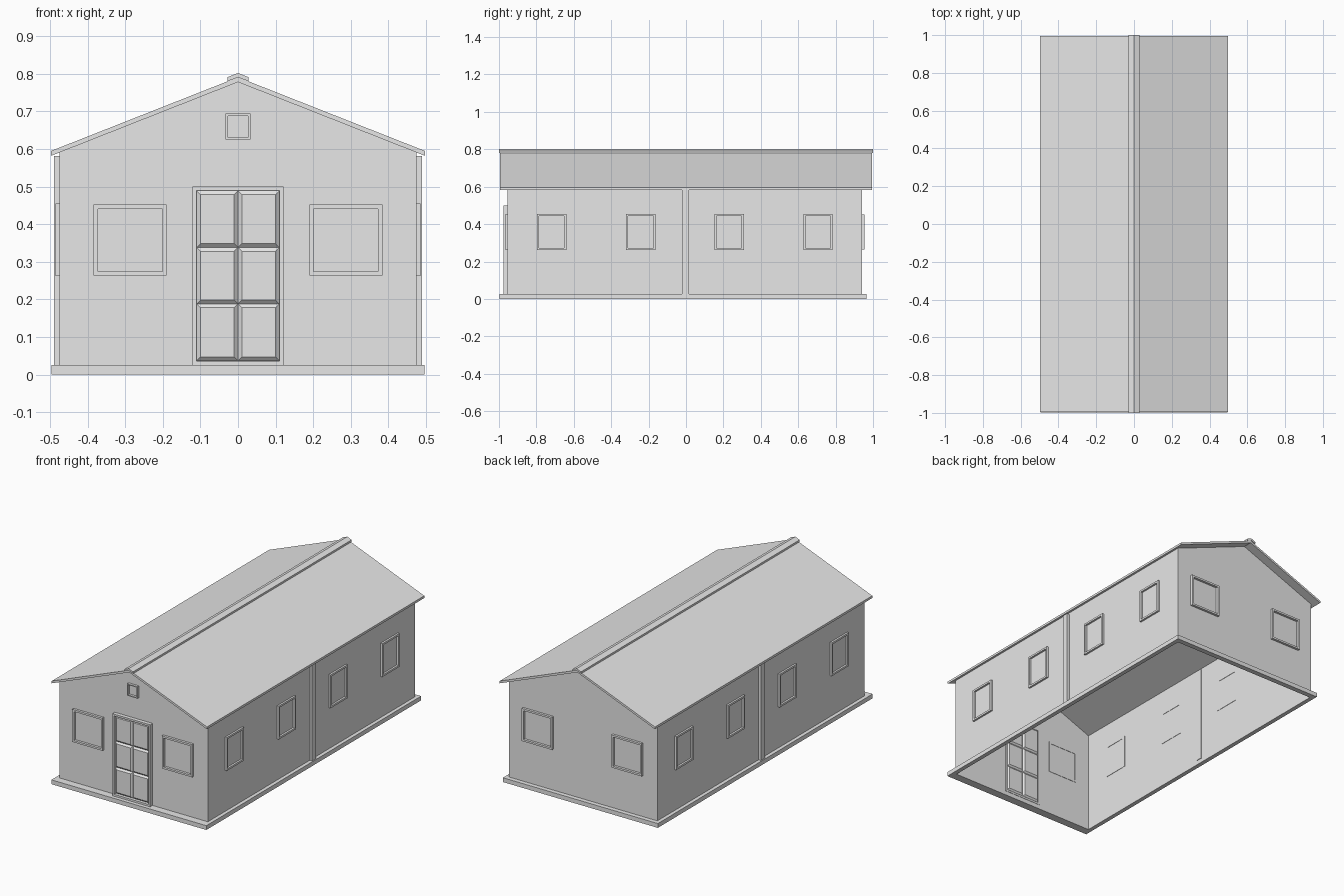
import bpy
import bmesh

cube = bpy.data.objects.get("Cube")
if cube:
    bpy.data.objects.remove(cube, do_unlink=True)

grey = bpy.data.materials.new("light_grey")
grey.use_nodes = True
COLOUR = (0.8, 0.8, 0.8, 1)
grey.diffuse_color = COLOUR
grey.node_tree.nodes["Principled BSDF"].inputs["Base Color"].default_value = COLOUR

# Wall planes
SIDE, FRONT, BACK = 0.475, -0.954, 0.94
BASE_TOP = 0.025

# Map (along the wall, outward, up) to the world for each wall
WALLS = {
    "front": lambda u, d, z: (u, FRONT - d, z),
    "back": lambda u, d, z: (u, BACK + d, z),
    "left": lambda u, d, z: (SIDE + d, u, z),
    "right": lambda u, d, z: (-SIDE - d, u, z),
}


def make(name, verts, faces):
    bm = bmesh.new()
    vs = [bm.verts.new(v) for v in verts]
    for f in faces:
        bm.faces.new([vs[i] for i in f])
    bmesh.ops.recalc_face_normals(bm, faces=bm.faces[:])
    mesh = bpy.data.meshes.new(name)
    bm.to_mesh(mesh)
    bm.free()
    mesh.materials.append(grey)
    ob = bpy.data.objects.new(name, mesh)
    bpy.context.collection.objects.link(ob)
    return ob


def loft(name, loops, closed=False):
    """Skin a row of equal loops; join the last to the first, or cap the ends."""
    n, m = len(loops[0]), len(loops)
    faces = []
    for k in range(m if closed else m - 1):
        a, b = k * n, (k + 1) % m * n
        for i in range(n):
            j = (i + 1) % n
            faces.append((a + i, a + j, b + j, b + i))
    if not closed:
        faces += [tuple(range(n)), tuple(range((m - 1) * n, m * n))]
    return make(name, [v for loop in loops for v in loop], faces)


def rect(wall, u0, u1, z0, z1, d, inset=0.0):
    u0, u1, z0, z1 = u0 + inset, u1 - inset, z0 + inset, z1 - inset
    return [WALLS[wall](u, d, z) for u, z in ((u0, z0), (u1, z0), (u1, z1), (u0, z1))]


def frame(name, wall, box, out, border=0.011, back=0.006):
    loft(name, [rect(wall, *box, -back), rect(wall, *box, out),
                rect(wall, *box, out, border), rect(wall, *box, -back, border)], True)


def extrude_profile(name, profile, y0, y1):
    return loft(name, [[(x, y, z) for x, z in profile] for y in (y0, y1)])


# Plinth: an open ring around the foot of the walls
def plan(x, y0, y1, z):
    return [(-x, y0, z), (x, y0, z), (x, y1, z), (-x, y1, z)]


INNER = (SIDE - 0.004, FRONT + 0.004, BACK - 0.004)
OUTER = (0.496, -0.998, 0.966)
loft("plinth", [plan(*INNER, 0), plan(*OUTER, 0),
                plan(*OUTER, BASE_TOP), plan(*INNER, BASE_TOP)], True)

# Walls: thin gabled shell, open below
EAVE, RIDGE, HALF = 0.582, 0.778, 0.497
wall_top = RIDGE - (RIDGE - EAVE) * SIDE / HALF
gable = [(-SIDE, 0.01), (SIDE, 0.01), (SIDE, wall_top), (0, RIDGE), (-SIDE, wall_top)]
for name, y0, y1 in (("front_wall", FRONT, FRONT + 0.004), ("back_wall", BACK - 0.004, BACK)):
    extrude_profile(name, gable, y0, y1)
for wall in ("left", "right"):
    loft(wall + "_wall", [rect(wall, FRONT, BACK, 0.01, wall_top, d) for d in (-0.004, 0)])

# Roof and ridge cap
def chevron(half, edge, apex, thick):
    return [(-half, edge), (0, apex), (half, edge),
            (half, edge + thick), (0, apex + thick), (-half, edge + thick)]


extrude_profile("roof", chevron(HALF, EAVE, RIDGE, 0.013), -0.994, 0.994)
extrude_profile("ridge_cap", chevron(0.028, 0.78, 0.791, 0.011), -1, 1)

# Side windows and centre posts
for wall in ("left", "right"):
    for i, u in enumerate((-0.718, -0.242, 0.231, 0.705)):
        frame(f"{wall}_window_{i + 1}", wall, (u - 0.078, u + 0.078, 0.262, 0.455), 0.011)
    loft(wall + "_post", [rect(wall, -0.021, 0.015, BASE_TOP, EAVE, d) for d in (-0.008, 0.015)])

# Gable windows
for wall in ("front", "back"):
    for side, u in (("left", 0.287), ("right", -0.287)):
        frame(f"{wall}_{side}_window", wall, (u - 0.097, u + 0.097, 0.263, 0.452), 0.014)

# Vent above the door
frame("gable_vent", "front", (-0.033, 0.033, 0.625, 0.694), 0.014, 0.006)

# Door frame and six raised panels
frame("door_frame", "front", (-0.121, 0.121, BASE_TOP, 0.5), 0.022)
rows = (0.037, 0.188, 0.338, 0.489)
for r in range(3):
    for c, (u0, u1) in enumerate(((-0.11, 0), (0, 0.11))):
        box = (u0, u1, rows[r], rows[r + 1])
        loft(f"door_panel_{r + 1}_{c + 1}",
             [rect("front", *box, -0.012, 0.01), rect("front", *box, -0.005),
              rect("front", *box, 0.006), rect("front", *box, 0.015, 0.01)])
